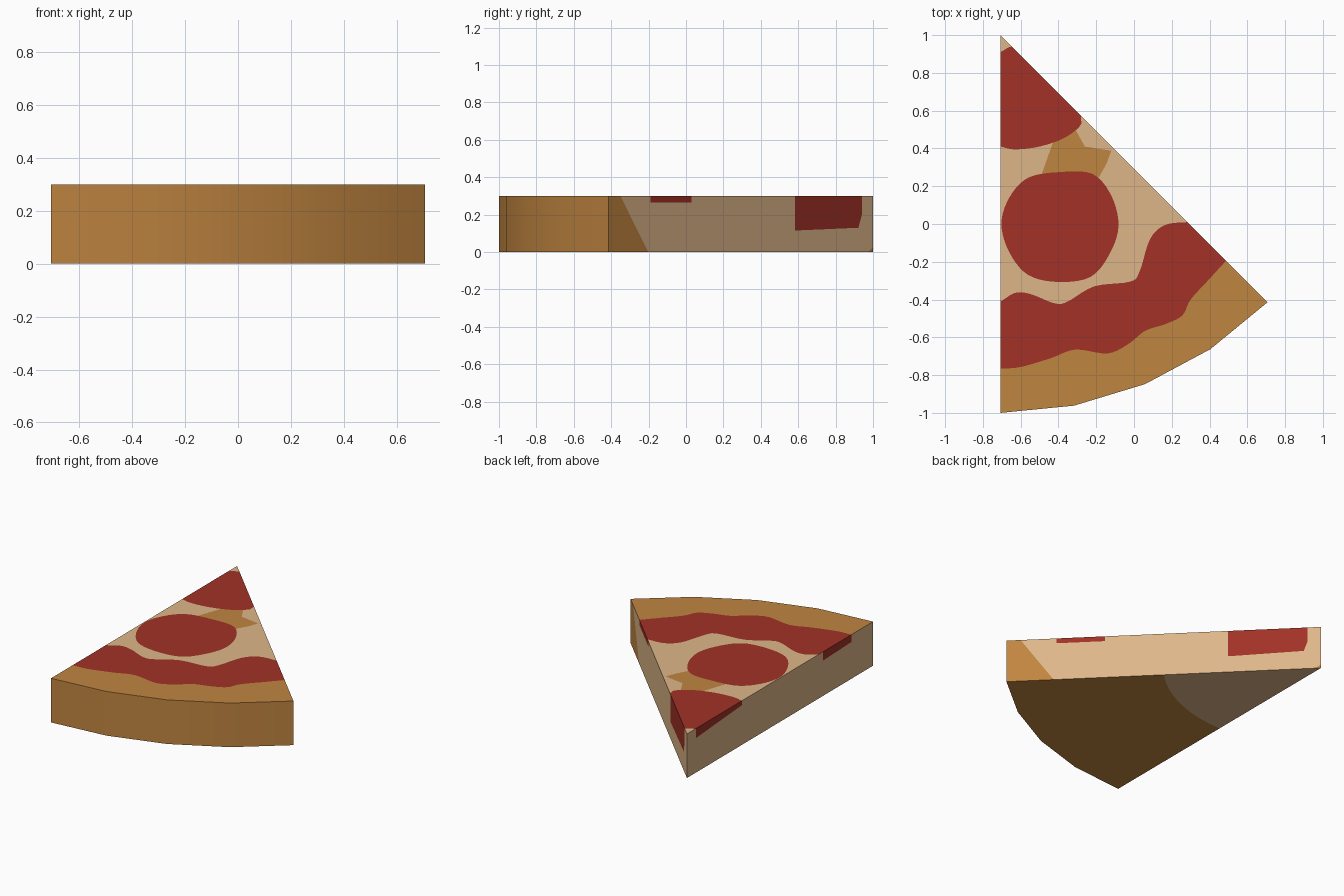
import bpy, bmesh, math
from mathutils import Vector
from mathutils.geometry import delaunay_2d_cdt

if "Cube" in bpy.data.objects:
    bpy.data.objects.remove(bpy.data.objects["Cube"])

H = 0.3
S = math.sqrt(0.5)
TIP = Vector((-S, 1.0))
CRUST, CHEESE, RED = 0, 1, 2


def material(name, rgb):
    m = bpy.data.materials.new(name)
    m.diffuse_color = (*rgb, 1)
    m.use_nodes = True
    m.node_tree.nodes["Principled BSDF"].inputs["Base Color"].default_value = m.diffuse_color
    return m


def smooth_loop(pts, steps=5):
    """Closed Catmull-Rom curve through the points."""
    p = [Vector(q) for q in pts]
    n, out = len(p), []
    for i in range(n):
        a, b, c, d = p[i - 1], p[i], p[(i + 1) % n], p[(i + 2) % n]
        for k in range(steps):
            t = k / steps
            out.append(0.5 * (2 * b + (c - a) * t + (2 * a - 5 * b + 4 * c - d) * t * t
                              + (3 * b - a - 3 * c + d) * t ** 3))
    return out


def inside(pt, poly):
    hit = False
    for i, a in enumerate(poly):
        b = poly[i - 1]
        if (a[1] > pt[1]) != (b[1] > pt[1]) and \
                pt[0] < (b[0] - a[0]) * (pt[1] - a[1]) / (b[1] - a[1]) + a[0]:
            hit = not hit
    return hit


def panel(bm, outline, base, regions, place, flip=False):
    """Flat panel cut along the region outlines; the last region on top wins."""
    verts, edges = [], []
    for loop in [outline] + [r[1] for r in regions]:
        s, n = len(verts), len(loop)
        verts += [Vector(q) for q in loop]
        edges += [(s + i, s + (i + 1) % n) for i in range(n)]
    vs, _, tris = delaunay_2d_cdt(verts, edges, [], 0, 1e-5, False)[:3]
    made = {}
    for tri in tris:
        mid = sum((vs[i] for i in tri), Vector((0, 0))) / 3
        if not inside(mid, outline):
            continue
        colour = base
        for col, loop in regions:
            if inside(mid, loop):
                colour = col
        for i in tri:
            if i not in made:
                made[i] = bm.verts.new(place(vs[i]))
        f = bm.faces.new([made[i] for i in (reversed(tri) if flip else tri)])
        f.material_index = colour


# Wedge outline: four straight crust segments, right corner, tip
arc = [TIP + 2 * Vector((math.sin(a), -math.cos(a)))
       for a in (math.radians(11.25 * i) for i in range(5))]
outline = arc + [TIP]

# Painted shapes on the top
sauce_inner = [(-.80, -.45), (-.707, -.41), (-.63, -.365), (-.55, -.37), (-.42, -.42),
               (-.35, -.41), (-.21, -.33), (-.02, -.305), (.03, -.25), (.085, -.08),
               (.165, -.005), (.285, .01), (.4, .02)]
sauce_outer = [(.56, -.12), (.487, -.195), (.40, -.29), (.30, -.40), (.255, -.485),
               (.165, -.53), (.06, -.565), (-.03, -.635), (-.14, -.685), (-.31, -.665),
               (-.44, -.71), (-.6, -.757), (-.707, -.765), (-.80, -.765)]
crust_zone = [(x, y) for x, y in sauce_outer]
crust_zone = [(p[0], p[1] + .03) for p in crust_zone] + [(-.8, -1.2), (.9, -1.2), (.9, -.3)]
baked_spot = [(-.49, .26), (-.43, .43), (-.31, .5), (-.26, .41), (-.12, .388),
              (-.145, .32), (-.19, .24), (-.3, .15)]
pepperoni = [(-.39, .275), (-.22, .265), (-.12, .15), (-.082, -.01), (-.13, -.16),
             (-.23, -.28), (-.40, -.307), (-.56, -.27), (-.66, -.15), (-.702, .0),
             (-.66, .14), (-.56, .245)]
tip_pepperoni = [(-.8, .88), (-.707, .91), (-.645, .94), (-.5, .95), (-.25, .65),
                 (-.28, .57), (-.285, .52), (-.37, .455), (-.5, .41), (-.63, .395),
                 (-.707, .41), (-.8, .43)]
top_regions = [(CRUST, crust_zone),
               (RED, smooth_loop(sauce_inner + sauce_outer)),
               (CRUST, baked_spot),
               (RED, smooth_loop(pepperoni)),
               (RED, smooth_loop(tip_pepperoni))]

# Underside: cheese colour within one unit of the tip
under = [TIP + Vector((math.cos(a), math.sin(a)))
         for a in (math.tau * i / 64 for i in range(64))]

# Cut sides, in (distance along edge, height)
right_regions = [(CRUST, [(-.1, -.1), (.37, -.1), (.02, .4), (-.1, .4)]),
                 (CRUST, [(1.95, -.01), (2.1, -.01), (2.1, .1)]),
                 (RED, [(.317, .265), (.628, .265), (.628, .4), (.317, .4)]),
                 (RED, [(1.41, .115), (1.89, .13), (1.915, .2), (1.915, .4), (1.41, .4)])]
left_regions = [(RED, [(.1, .235), (.59, .27), (.59, .4), (.1, .4)]),
                (RED, [(1.46, .24), (1.77, .25), (1.77, .4), (1.46, .4)])]

bm = bmesh.new()
panel(bm, outline, CHEESE, top_regions, lambda p: (p.x, p.y, H))
panel(bm, outline, CRUST, [(CHEESE, under)], lambda p: (p.x, p.y, 0), flip=True)
for i, a in enumerate(outline):
    b = outline[(i + 1) % len(outline)]
    length = (b - a).length
    d = (b - a) / length
    base, regions = {4: (CHEESE, right_regions), 5: (CHEESE, left_regions)}.get(i, (CRUST, []))
    panel(bm, [(0, 0), (length, 0), (length, H), (0, H)], base, regions,
          lambda p, a=a, d=d: (a.x + d.x * p.x, a.y + d.y * p.x, p.y))
bmesh.ops.remove_doubles(bm, verts=bm.verts, dist=1e-4)

mesh = bpy.data.meshes.new("pizza_slice")
bm.to_mesh(mesh)
bm.free()
for m in (material("crust_brown", (.53, .235, .052)),
          material("cheese_tan", (.73, .47, .25)),
          material("sauce_red", (.36, .031, .02))):
    mesh.materials.append(m)
slice_obj = bpy.data.objects.new("pizza_slice", mesh)
bpy.context.collection.objects.link(slice_obj)
bpy.context.view_layer.objects.active = slice_obj
slice_obj.select_set(True)
bpy.ops.object.shade_smooth_by_angle(angle=math.radians(30))
